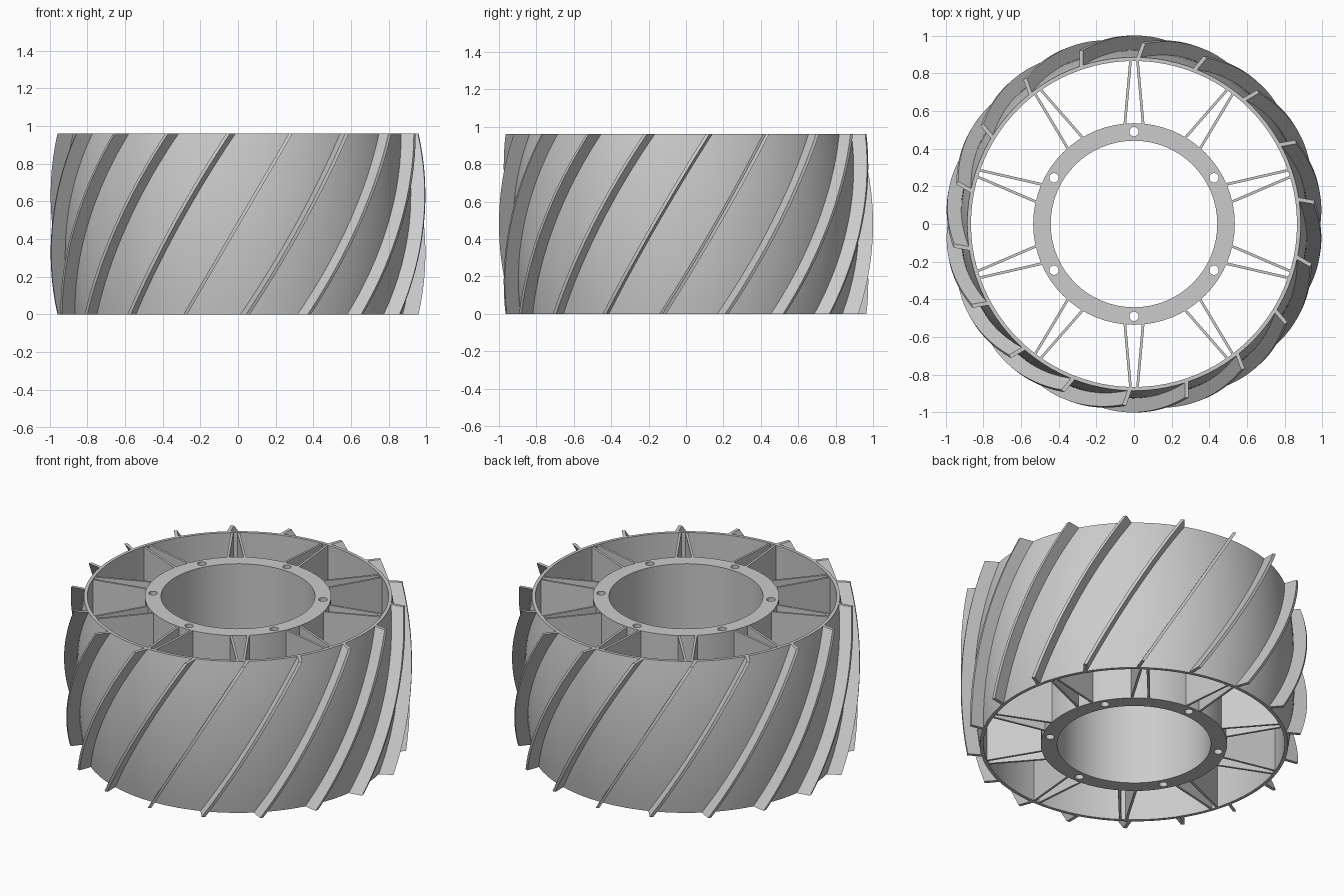
import bpy, bmesh, math
from mathutils import Matrix, Vector

if "Cube" in bpy.data.objects:
    bpy.data.objects.remove(bpy.data.objects["Cube"])

H = 0.96
N = 16  # height steps for curved parts
grey = bpy.data.materials.new("light_grey")
grey.diffuse_color = (0.6, 0.6, 0.6, 1)
grey.use_nodes = True
grey.node_tree.nodes["Principled BSDF"].inputs["Base Color"].default_value = grey.diffuse_color


def bulge(z):
    """1 at mid height, 0 at both rims."""
    t = 2 * z / H - 1
    return 1 - t * t


def finish(bm, name, smooth=True):
    bmesh.ops.recalc_face_normals(bm, faces=bm.faces)
    me = bpy.data.meshes.new(name)
    bm.to_mesh(me)
    bm.free()
    ob = bpy.data.objects.new(name, me)
    bpy.context.collection.objects.link(ob)
    me.materials.append(grey)
    if smooth:
        bpy.ops.object.select_all(action='DESELECT')
        ob.select_set(True)
        bpy.context.view_layer.objects.active = ob
        bpy.ops.object.shade_smooth_by_angle(angle=math.radians(30))
    return ob


def loft(bm, rings, closed=False):
    """Join equal rings of points; cap the ends unless closed."""
    vs = [[bm.verts.new(p) for p in r] for r in rings]
    n = len(rings[0])
    pairs = list(zip(vs, vs[1:])) + ([(vs[-1], vs[0])] if closed else [])
    for a, b in pairs:
        for i in range(n):
            j = (i + 1) % n
            bm.faces.new((a[i], a[j], b[j], b[i]))
    if not closed:
        bm.faces.new(vs[0])
        bm.faces.new(vs[-1])


# Barrel-shaped drum: bulged outside, straight inside
profile = [(0.885 + 0.04 * bulge(H * i / N), H * i / N) for i in range(N + 1)]
profile += [(0.865, H), (0.865, 0)]
bm = bmesh.new()
loft(bm, [[(r * math.cos(a), r * math.sin(a), z) for r, z in profile]
          for a in (2 * math.pi * k / 96 for k in range(96))], closed=True)
finish(bm, "drum")

# Slanted flat tread blades, each following the drum's bulge
bm = bmesh.new()
for k in range(18):
    rot = Matrix.Rotation(math.radians(90 + 20 * k), 3, 'Z')
    rings = []
    for i in range(N + 1):
        z = H * i / N
        s = 0.28 * (2 * z / H - 1)
        inner = math.sqrt((0.875 + 0.035 * bulge(z)) ** 2 - s * s)
        outer = math.sqrt((0.963 + 0.037 * bulge(z)) ** 2 - s * s)
        rings.append([rot @ Vector(p) for p in (
            (inner, s - 0.01, z), (outer, s - 0.01, z),
            (outer, s + 0.01, z), (inner, s + 0.01, z))])
    loft(bm, rings)
finish(bm, "tread_blades")

# Ten V-shaped pairs of spoke walls
bm = bmesh.new()
for k in range(10):
    rot = Matrix.Rotation(math.radians(90 + 36 * k), 3, 'Z')
    for side in (-1, 1):
        rings = [[rot @ Vector((x, side * y + d, z))
                  for x, y, d in ((0.515, 0.05, -0.007), (0.872, 0.018, -0.007),
                                  (0.872, 0.018, 0.007), (0.515, 0.05, 0.007))]
                 for z in (0.002, H - 0.002)]
        loft(bm, rings)
finish(bm, "spokes", smooth=False)

# Hub ring with six bolt holes, as an extruded flat outline
cu = bpy.data.curves.new("hub_outline", 'CURVE')
cu.dimensions = '2D'
cu.fill_mode = 'BOTH'
cu.extrude = H / 2


def circle(cx, cy, r, n):
    sp = cu.splines.new('POLY')
    sp.points.add(n - 1)
    for i, p in enumerate(sp.points):
        a = 2 * math.pi * i / n
        p.co = (cx + r * math.cos(a), cy + r * math.sin(a), 0, 1)
    sp.use_cyclic_u = True


circle(0, 0, 0.535, 64)
circle(0, 0, 0.442, 64)
for k in range(6):
    a = math.radians(30 + 60 * k)
    circle(0.49 * math.cos(a), 0.49 * math.sin(a), 0.025, 20)
tmp = bpy.data.objects.new("hub_outline", cu)
bpy.context.collection.objects.link(tmp)
bpy.context.view_layer.update()
me = bpy.data.meshes.new_from_object(tmp.evaluated_get(bpy.context.evaluated_depsgraph_get()))
bm = bmesh.new()
bm.from_mesh(me)
bpy.data.objects.remove(tmp)
bmesh.ops.translate(bm, verts=bm.verts, vec=(0, 0, H / 2))
bmesh.ops.remove_doubles(bm, verts=bm.verts, dist=1e-5)
finish(bm, "hub")
